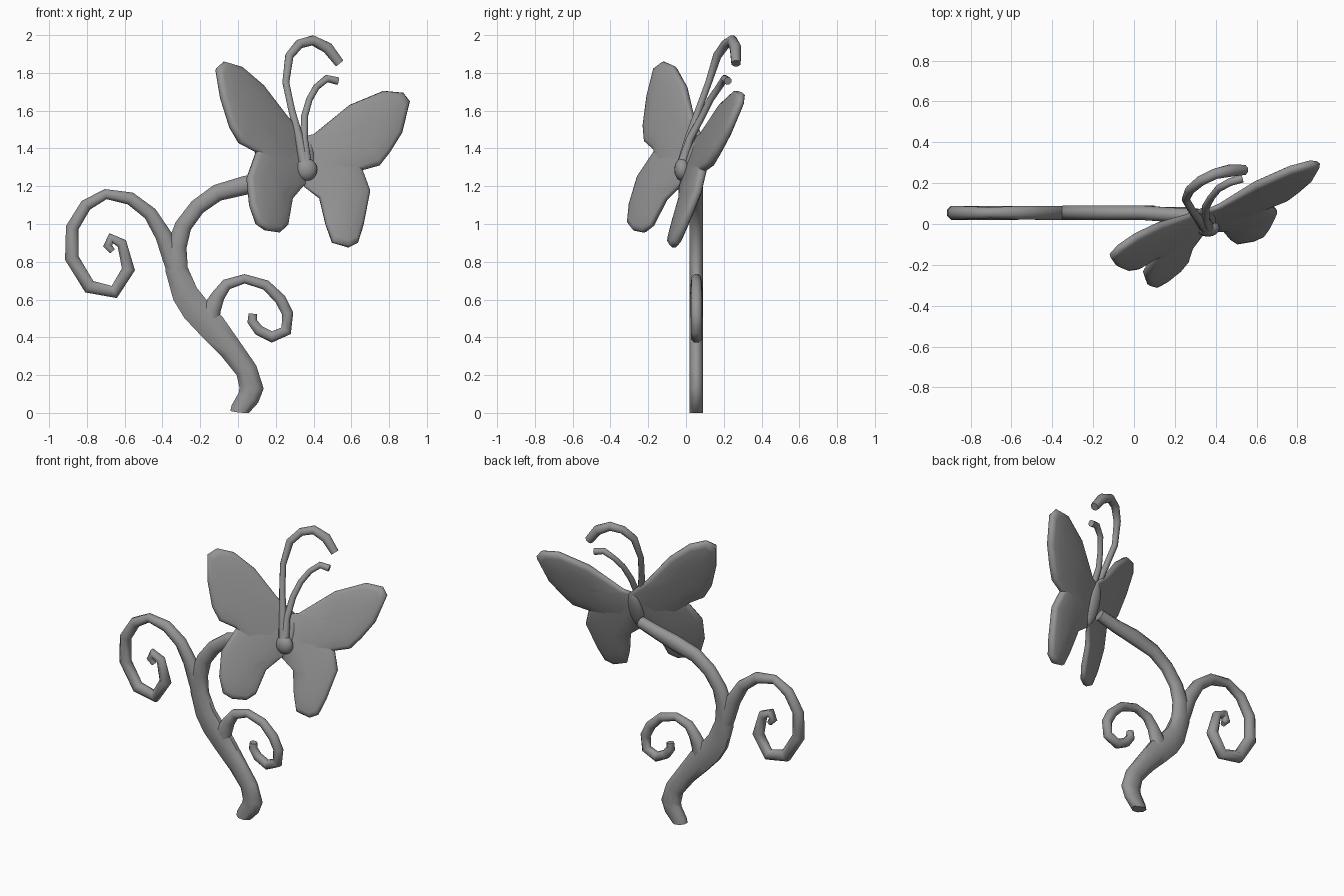
import bpy, bmesh, math
from mathutils import Vector, Matrix

# Dark grey material shared by every part
grey = bpy.data.materials.new("dark_grey")
grey.diffuse_color = (0.3, 0.3, 0.3, 1)


def finish(name, bm, angle=60):
    bmesh.ops.recalc_face_normals(bm, faces=bm.faces)
    me = bpy.data.meshes.new(name)
    bm.to_mesh(me)
    bm.free()
    me.materials.append(grey)
    ob = bpy.data.objects.new(name, me)
    bpy.context.collection.objects.link(ob)
    bpy.ops.object.select_all(action='DESELECT')
    ob.select_set(True)
    bpy.context.view_layer.objects.active = ob
    bpy.ops.object.shade_smooth_by_angle(angle=math.radians(angle))
    return ob


def tube(name, pts, depth=None, sides=8):
    """Tapered tube; pts are (x, y, z, half width), depth limits the y radius."""
    bm = bmesh.new()
    P = [Vector(p[:3]) for p in pts]
    rings = []
    for i, p in enumerate(P):
        a = (p - P[i - 1]).normalized() if i else Vector()
        b = (P[i + 1] - p).normalized() if i < len(P) - 1 else Vector()
        t = (a + b).normalized()
        u = t.cross(Vector((0, 1, 0))).normalized()
        v = u.cross(t)
        w = pts[i][3]
        d = min(w, depth) if depth else w
        ring = []
        for k in range(sides):
            ang = 2 * math.pi * (k + 0.5) / sides
            q = p + u * w * math.cos(ang) * 1.08 + v * d * math.sin(ang) * 1.06
            q.z = max(q.z, 0)
            ring.append(bm.verts.new(q))
        rings.append(ring)
    for r, s in zip(rings, rings[1:]):
        for k in range(sides):
            n = (k + 1) % sides
            bm.faces.new((r[k], r[n], s[n], s[k]))
    bm.faces.new(rings[0])
    bm.faces.new(rings[-1])
    return finish(name, bm)


def flat(pts, y=0.055):
    return [(x, y, z, w) for x, z, w in pts]


def wing(name, outline, plane):
    """Pillow-shaped wing panel in the plane y = y0 + a(x-.36) + b(z-1.3), thin at the root."""
    y0, a, b = plane
    n = Vector((-a, 1, -b)).normalized()
    c = sum((Vector(p) for p in outline), Vector((0, 0))) / len(outline)
    place = lambda x, z: Vector((x, y0 + a * (x - 0.36) + b * (z - 1.3), z))
    bm = bmesh.new()
    N = len(outline)
    edge = [bm.verts.new(place(*p)) for p in outline]
    for side in (-1, 1):
        prev = edge
        for t, h in ((0.97, 0.018), (0.87, 0.025), (0.6, 0.032), (0.3, 0.035)):
            ring = []
            for p in outline:
                q = c + (Vector(p) - c) * t
                k = min(1, 0.5 + 2.5 * abs(q.x - 0.36))
                ring.append(bm.verts.new(place(*q) + n * h * k * side))
            for k in range(N):
                m = (k + 1) % N
                bm.faces.new((prev[k], prev[m], ring[m], ring[k]))
            prev = ring
        mid = bm.verts.new(place(*c) + n * 0.035 * side)
        for k in range(N):
            bm.faces.new((prev[k], prev[(k + 1) % N], mid))
    return finish(name, bm, 80)


def ball(name, loc, size, tilt=0):
    bm = bmesh.new()
    bmesh.ops.create_uvsphere(bm, u_segments=16, v_segments=10, radius=1)
    m = Matrix.Translation(loc) @ Matrix.Rotation(tilt, 4, 'X') @ Matrix.Diagonal((*size, 1))
    bmesh.ops.transform(bm, matrix=m, verts=bm.verts)
    return finish(name, bm)


# Main stem, ending behind the butterfly
stem = flat([(0.008, 0, .05), (0.012, 0.02, .05), (0.055, 0.08, .058), (0.072, 0.13, .064),
             (0.045, 0.225, .058), (-0.04, 0.34, .062), (-0.14, 0.46, .076), (-0.225, 0.55, .076),
             (-0.28, 0.63, .07), (-0.325, 0.76, .06), (-0.325, 0.88, .053), (-0.29, 0.99, .045),
             (-0.215, 1.09, .043), (-0.11, 1.165, .045), (0.04, 1.205, .05)])
stem += [(0.18, 0.045, 1.235, .042), (0.31, 0.04, 1.27, .036)]
tube("main_stem", stem, 0.036)

# Curled tendrils
tube("left_tendril", flat([
    (-0.3, 0.68, .05), (-0.35, 0.82, .05), (-0.395, 0.94, .044), (-0.465, 1.055, .037), (-0.57, 1.135, .034),
    (-0.70, 1.158, .027), (-0.805, 1.1, .032), (-0.878, 0.98, .034), (-0.88, 0.82, .037),
    (-0.787, 0.668, .037), (-0.655, 0.64, .035), (-0.58, 0.76, .035), (-0.615, 0.897, .028),
    (-0.672, 0.925, .028), (-0.69, 0.885, .024), (-0.665, 0.855, .016)]), 0.035)
tube("right_tendril", flat([
    (-0.16, 0.46, .06), (-0.14, 0.55, .05), (-0.105, 0.62, .036), (-0.06, 0.68, .03), (0.035, 0.71, .025),
    (0.147, 0.677, .027), (0.224, 0.602, .03), (0.263, 0.525, .03), (0.255, 0.435, .03),
    (0.18, 0.402, .03), (0.11, 0.437, .028), (0.075, 0.485, .026), (0.078, 0.525, .022)]), 0.034)

# Butterfly wings: two panels on each side of the folded body
LEFT, RIGHT = (0.018, 0.80, 0.38), (0.008, 0.30, 0.347)
wing("left_fore_wing", [
    (0.37, 1.46), (0.265, 1.56), (0.127, 1.735), (0.01, 1.835), (-0.075, 1.86), (-0.115, 1.825),
    (-0.09, 1.675), (-0.04, 1.515), (0.01, 1.43), (0.095, 1.385), (0.2, 1.24), (0.37, 1.2)], LEFT)
wing("left_hind_wing", [
    (0.37, 1.44), (0.2, 1.44), (0.1, 1.39), (0.05, 1.25), (0.065, 1.1), (0.1, 1.0), (0.15, 0.965),
    (0.22, 0.955), (0.26, 0.99), (0.285, 1.13), (0.345, 1.2), (0.37, 1.22)], LEFT)
wing("right_fore_wing", [
    (0.335, 1.46), (0.4, 1.475), (0.59, 1.63), (0.77, 1.705), (0.875, 1.695), (0.91, 1.65), (0.87, 1.485),
    (0.805, 1.38), (0.75, 1.31), (0.66, 1.285), (0.5, 1.2), (0.335, 1.21)], RIGHT)
wing("right_hind_wing", [
    (0.335, 1.42), (0.55, 1.42), (0.65, 1.31), (0.70, 1.175), (0.665, 0.995), (0.635, 0.9),
    (0.585, 0.875), (0.5, 0.9), (0.465, 0.995), (0.43, 1.14), (0.35, 1.2)], RIGHT)

# Body between the wings, and round head in front
ball("body", (0.355, 0.026, 1.335), (0.05, 0.03, 0.14), -0.34)
ball("head", (0.362, -0.02, 1.288), (0.058, 0.042, 0.06))

# Antennae, curling up and back
tube("long_antenna", [
    (0.355, -0.025, 1.3, .028), (0.325, 0.015, 1.45, .023), (0.285, 0.065, 1.6, .018),
    (0.253, 0.12, 1.75, .018), (0.272, 0.165, 1.89, .022), (0.325, 0.21, 1.953, .024),
    (0.395, 0.245, 1.972, .026), (0.475, 0.262, 1.932, .03), (0.538, 0.265, 1.85, .025)], sides=8)
tube("short_antenna", [
    (0.365, -0.025, 1.3, .028), (0.35, 0.02, 1.45, .02), (0.352, 0.085, 1.57, .018),
    (0.378, 0.13, 1.66, .017), (0.415, 0.175, 1.725, .017), (0.47, 0.205, 1.77, .019),
    (0.528, 0.222, 1.757, .02)], sides=8)
